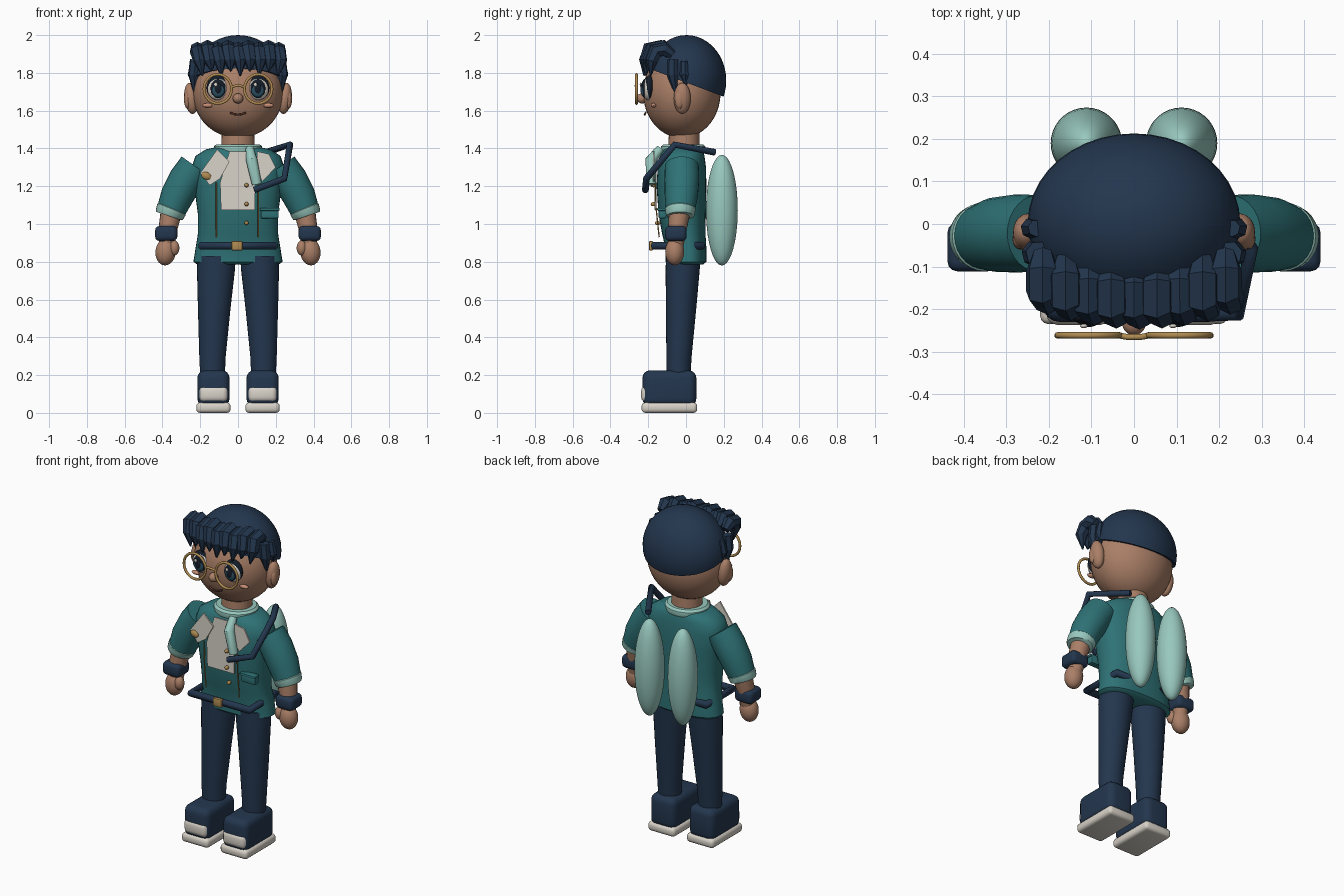
import bpy, bmesh, math
from mathutils import Vector, Matrix


def mat(name, r, g, b):
    m = bpy.data.materials.new(name)
    lin = [((c / 255 + 0.055) / 1.055) ** 2.4 for c in (r, g, b)]
    m.diffuse_color = (*lin, 1)
    return m


NAVY = mat("navy", 35, 54, 78)
TEAL = mat("teal", 46, 114, 118)
MINT = mat("pale teal", 152, 200, 190)
SKIN = mat("skin", 170, 127, 103)
WHITE = mat("off white", 216, 210, 200)
GOLD = mat("gold", 176, 140, 82)
MOUTH = mat("mouth brown", 105, 62, 50)
BLUSH = mat("blush", 196, 140, 116)
BLACK = mat("near black", 20, 28, 40)
IRIS = mat("iris blue", 45, 85, 105)


def finish(bm, name, m, smooth=True, angle=40):
    bmesh.ops.recalc_face_normals(bm, faces=bm.faces)
    me = bpy.data.meshes.new(name)
    bm.to_mesh(me)
    bm.free()
    me.materials.append(m)
    for p in me.polygons:
        p.use_smooth = smooth
    if smooth:
        me.set_sharp_from_angle(angle=math.radians(angle))
    ob = bpy.data.objects.new(name, me)
    bpy.context.collection.objects.link(ob)
    return ob


def ellipsoid(name, c, r, m, cut=None, segs=28, tilt=0):
    bm = bmesh.new()
    bmesh.ops.create_uvsphere(bm, u_segments=segs, v_segments=segs // 2 + 2, radius=1)
    mx = Matrix.Translation(c) @ Matrix.Rotation(tilt, 4, 'Y') @ Matrix.Diagonal((*r, 1))
    bmesh.ops.transform(bm, matrix=mx, verts=bm.verts)
    if cut:  # keep the side the normal points to
        g = bm.verts[:] + bm.edges[:] + bm.faces[:]
        bmesh.ops.bisect_plane(bm, geom=g, plane_co=cut[0], plane_no=cut[1], clear_inner=True)
        bmesh.ops.holes_fill(bm, edges=[e for e in bm.edges if e.is_boundary])
    return finish(bm, name, m)


def box(name, c, size, m, bevel=0.0, segs=3):
    bm = bmesh.new()
    bmesh.ops.create_cube(bm, size=1)
    bmesh.ops.transform(bm, matrix=Matrix.Translation(c) @ Matrix.Diagonal((*size, 1)), verts=bm.verts)
    if bevel:
        bmesh.ops.bevel(bm, geom=bm.edges[:], offset=bevel, segments=segs, affect='EDGES', profile=0.5)
    return finish(bm, name, m)


def skin_rings(name, rings, m, smooth=True):
    bm = bmesh.new()
    rows = [[bm.verts.new(p) for p in ring] for ring in rings]
    n = len(rows[0])
    for a, b in zip(rows, rows[1:]):
        for i in range(n):
            bm.faces.new((a[i], a[(i + 1) % n], b[(i + 1) % n], b[i]))
    bm.faces.new(rows[0])
    bm.faces.new(rows[-1])
    return finish(bm, name, m, smooth)


def loft(name, prof, m, n=32, p=2.0):
    """Stack of superellipses: (z, cx, cy, rx, ry)."""
    def pw(v):
        return math.copysign(abs(v) ** (2 / p), v)
    ang = [2 * math.pi * i / n for i in range(n)]
    return skin_rings(name, [[(cx + rx * pw(math.cos(a)), cy + ry * pw(math.sin(a)), z)
                              for a in ang] for z, cx, cy, rx, ry in prof], m)


def tube(name, path, radii, m, n=20, smooth=True):
    pts = [Vector(q) for q in path]
    rings = []
    for i, q in enumerate(pts):
        d = (pts[min(i + 1, len(pts) - 1)] - pts[max(i - 1, 0)]).normalized()
        u = d.cross(Vector((1, 0.01, 0)) if abs(d.x) < 0.7 else Vector((0, 1, 0))).normalized()
        v = d.cross(u)
        rings.append([q + radii[i] * (u * math.cos(2 * math.pi * k / n) + v * math.sin(2 * math.pi * k / n))
                      for k in range(n)])
    return skin_rings(name, rings, m, smooth)


def plate(name, xz, y, m, t=0.009):
    return skin_rings(name, [[(x, y, z) for x, z in xz], [(x, y + t, z) for x, z in xz]], m, False)


def wire(name, pts, r, m, cyclic=False):
    cu = bpy.data.curves.new(name, 'CURVE')
    cu.dimensions = '3D'
    cu.bevel_depth, cu.bevel_resolution, cu.use_fill_caps = r, 3, True
    sp = cu.splines.new('POLY')
    sp.points.add(len(pts) - 1)
    for q, c in zip(sp.points, pts):
        q.co = (*c, 1)
    sp.use_cyclic_u = cyclic
    cu.materials.append(m)
    ob = bpy.data.objects.new(name, cu)
    bpy.context.collection.objects.link(ob)
    return ob


# head, neck and face
ellipsoid("head", (0, -0.022, 1.695), (0.24, 0.205, 0.24), SKIN, segs=40)
loft("neck", [(1.36, 0, -0.01, 0.09, 0.085), (1.5, 0, -0.01, 0.085, 0.08)], SKIN)
ellipsoid("nose", (0, -0.232, 1.665), (0.028, 0.03, 0.027), SKIN)
wire("mouth", [(0.042 * t, -0.213 - 0.006 * (1 - t * t), 1.578 + 0.012 * t * t)
               for t in (-1, -0.5, 0, 0.5, 1)], 0.005, MOUTH)

# hair cap with tilted hairline
ellipsoid("hair_cap", (0, 0.003, 1.76), (0.25, 0.21, 0.24), NAVY,
          cut=((0, -0.095, 1.785), (0, 0.353, 0.936)), segs=40)
# faceted curls of the fringe
for i in range(9):
    x = -0.215 + 0.43 * i / 8
    back = 0.035 * (x / 0.215) ** 2
    dz = 0.012 * (i % 2)
    sl = 0.012
    tube("fringe_curl", [(x, -0.105 + back, 1.895), (x, -0.145 + back, 1.925 + dz),
                         (x, -0.195 + back, 1.915 + dz), (x + sl, -0.215 + back, 1.865),
                         (x * 0.93 + sl, -0.222 + back, 1.785 + 2 * dz)],
         [0.025, 0.04, 0.04, 0.034, 0.004], NAVY, 7, False)

for s in (-1, 1):
    # side hair, ears
    tube("sideburn", [(s * 0.225, -0.07, 1.87), (s * 0.233, -0.07, 1.79), (s * 0.228, -0.055, 1.69)],
         [0.03, 0.032, 0.006], NAVY, 7, False)
    tube("side_curl", [(s * 0.23, -0.01, 1.86), (s * 0.242, -0.01, 1.79), (s * 0.235, 0.0, 1.73)],
         [0.02, 0.025, 0.006], NAVY, 7, False)
    ellipsoid("ear", (s * 0.248, -0.02, 1.665), (0.036, 0.045, 0.083), SKIN, tilt=s * 0.12)
    ellipsoid("inner_ear", (s * 0.268, -0.035, 1.66), (0.018, 0.025, 0.05), SKIN, segs=16)
    # eyes
    ex = s * 0.105
    ellipsoid("eye_rim", (ex, -0.194, 1.722), (0.061, 0.028, 0.065), BLACK)
    ellipsoid("eye_white", (ex, -0.2, 1.715), (0.056, 0.03, 0.06), WHITE)
    ellipsoid("iris_outer", (ex, -0.22, 1.717), (0.04, 0.016, 0.05), BLACK)
    ellipsoid("iris", (ex, -0.225, 1.709), (0.033, 0.014, 0.037), IRIS)
    ellipsoid("pupil", (ex, -0.231, 1.715), (0.021, 0.011, 0.029), BLACK)
    ellipsoid("eye_glint", (ex - 0.013, -0.24, 1.738), (0.009, 0.005, 0.011), WHITE, segs=12)
    ellipsoid("cheek", (s * 0.16, -0.172, 1.628), (0.03, 0.014, 0.012), BLUSH, segs=16)
    # spectacles
    wire("glasses_rim", [(s * 0.107 + 0.073 * math.cos(a), -0.262, 1.715 + 0.077 * math.sin(a))
                         for a in [math.tau * k / 36 for k in range(36)]], 0.0075, GOLD, True)
wire("glasses_bridge", [(-0.036, -0.262, 1.722), (-0.015, -0.266, 1.732),
                        (0.015, -0.266, 1.732), (0.036, -0.262, 1.722)], 0.007, GOLD)

# jacket body
loft("jacket", [(0.785, 0, 0, 0.215, 0.09), (0.80, 0, 0, 0.236, 0.108), (0.87, 0, 0, 0.225, 0.108),
                (0.95, 0, -0.012, 0.212, 0.115), (1.05, 0, -0.02, 0.212, 0.125),
                (1.2, 0, -0.024, 0.232, 0.132), (1.3, 0, -0.022, 0.245, 0.128),
                (1.36, 0, -0.02, 0.225, 0.118), (1.395, 0, -0.015, 0.17, 0.105),
                (1.41, 0, -0.01, 0.1, 0.09)], TEAL, 40, 2.4)
loft("collar", [(1.38, 0, -0.015, 0.125, 0.115), (1.39, 0, -0.015, 0.13, 0.12),
                (1.41, 0, -0.015, 0.128, 0.118), (1.422, 0, -0.015, 0.115, 0.105)], MINT)

# shirt front, lapels, scarf and trims
plate("shirt_front", [(-0.045, 1.385), (0.06, 1.385), (0.09, 1.26), (0.09, 1.075),
                      (-0.09, 1.075), (-0.095, 1.22)], -0.166, WHITE)
plate("lapel_left", [(-0.11, 1.395), (-0.2, 1.27), (-0.15, 1.205), (-0.095, 1.24), (-0.045, 1.33)],
      -0.175, WHITE)
plate("lapel_right", [(0.1, 1.385), (0.165, 1.37), (0.2, 1.3), (0.13, 1.225), (0.1, 1.27)], -0.175, WHITE)
tube("scarf_end", [(0.062, -0.135, 1.4), (0.072, -0.185, 1.34), (0.1, -0.185, 1.21)],
     [0.022, 0.03, 0.026], MINT, 12)
for x in (-0.115, 0.108):
    wire("jacket_edge", [(x, -0.142, 0.93), (x, -0.158, 1.08), (x, -0.163, 1.22)], 0.0035, GOLD)
for z in (1.205, 1.105, 1.005):
    ellipsoid("button", (0.045, -0.172 if z > 1.05 else -0.15, z), (0.011, 0.015, 0.011), GOLD, segs=12)
ellipsoid("badge", (-0.168, -0.178, 1.255), (0.028, 0.012, 0.02), GOLD, segs=10, tilt=0.4)
box("pocket", (0.168, -0.125, 1.055), (0.095, 0.04, 0.05), TEAL, 0.006, 2)
box("pocket_flap", (0.168, -0.13, 1.078), (0.105, 0.045, 0.016), TEAL, 0.005, 2)

# belt
wire("belt", [(-0.195, -0.17, 0.885), (0.195, -0.17, 0.885), (0.195, 0.085, 0.885),
              (-0.195, 0.085, 0.885)], 0.022, NAVY, True)
box("buckle", (-0.005, -0.185, 0.885), (0.058, 0.022, 0.05), GOLD, 0.006, 2)

# shoulder strap
wire("strap", [(0.085, -0.215, 1.18), (0.245, -0.21, 1.24), (0.275, -0.06, 1.42), (0.15, 0.15, 1.38)],
     0.018, NAVY)

for s in (-1, 1):
    # arm
    tube("sleeve", [(s * 0.225, -0.022, 1.305), (s * 0.275, -0.022, 1.235), (s * 0.322, -0.025, 1.15),
                    (s * 0.357, -0.03, 1.065)], [0.09, 0.092, 0.088, 0.076], TEAL, 28)
    tube("cuff", [(s * 0.349, -0.03, 1.085), (s * 0.352, -0.03, 1.078), (s * 0.364, -0.031, 1.048),
                  (s * 0.366, -0.031, 1.042)], [0.074, 0.081, 0.076, 0.07], MINT, 28)
    tube("forearm", [(s * 0.35, -0.032, 1.08), (s * 0.37, -0.045, 0.98), (s * 0.378, -0.055, 0.88)],
         [0.058, 0.05, 0.04], SKIN)
    box("wristband", (s * 0.38, -0.054, 0.95), (0.118, 0.115, 0.08), NAVY, 0.024)
    ellipsoid("hand", (s * 0.383, -0.06, 0.853), (0.054, 0.05, 0.072), SKIN, tilt=-s * 0.1)
    ellipsoid("thumb", (s * 0.337, -0.08, 0.873), (0.027, 0.028, 0.04), SKIN, segs=18)
    # leg
    loft("trouser_leg", [(0.17, s * 0.135, -0.04, 0.064, 0.062), (0.3, s * 0.135, -0.037, 0.07, 0.067),
                         (0.55, s * 0.126, -0.026, 0.086, 0.08), (0.75, s * 0.117, -0.018, 0.1, 0.09),
                         (0.83, s * 0.113, -0.014, 0.102, 0.092)], NAVY)
    # shoe
    box("shoe", (s * 0.13, -0.088, 0.13), (0.17, 0.285, 0.19), NAVY, 0.04, 4)
    box("toe_cap", (s * 0.13, -0.205, 0.1), (0.152, 0.065, 0.085), WHITE, 0.026, 3)
    box("sole", (s * 0.13, -0.088, 0.0275), (0.182, 0.295, 0.055), WHITE, 0.02, 3)
    # wing pod on the back
    ellipsoid("back_wing", (s * 0.112, 0.19, 1.073), (0.084, 0.084, 0.293), MINT, segs=36)
